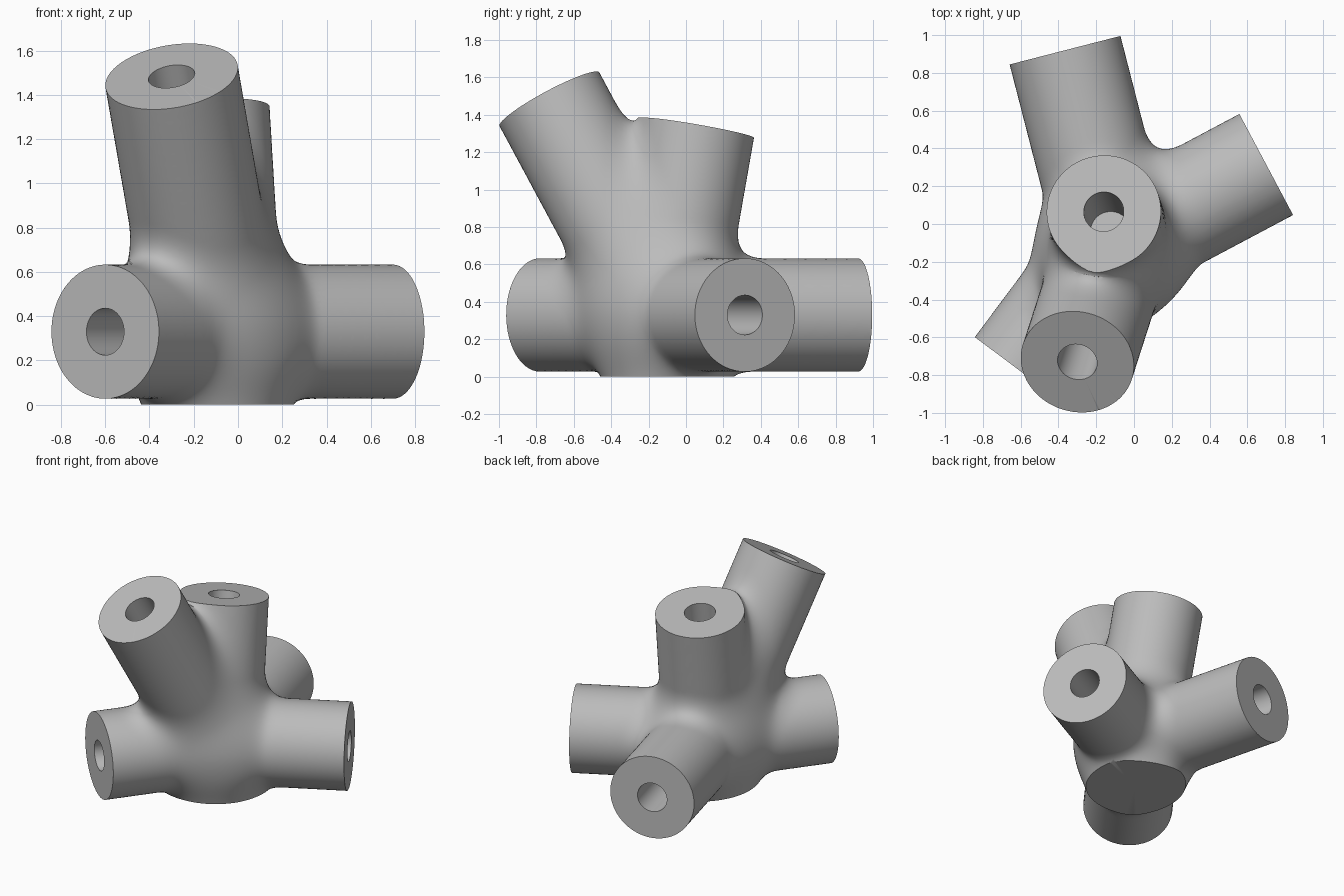
import bpy, bmesh
from mathutils import Vector, Matrix

cube = bpy.data.objects.get("Cube")
if cube:
    bpy.data.objects.remove(cube, do_unlink=True)

HUB = Vector((-0.10, -0.11, 0.33))
RADIUS, BORE, DEPTH, BLEND = 0.303, 0.106, 0.6, 0.18

# Centre of each arm's end face; the last one is the solid foot
ENDS = [(0.70, 0.315, 0.33), (-0.365, 0.92, 0.33), (-0.60, -0.78, 0.33),
        (-0.16, 0.065, 1.33), (-0.30, -0.73, 1.483), (-0.10, -0.11, 0)]
ARMS = []
for end in ENDS:
    axis = Vector(end) - HUB
    ARMS.append((axis.normalized(), axis.length))


def turn(axis):
    return Matrix.Translation(HUB) @ axis.to_track_quat('Z', 'Y').to_matrix().to_4x4()


def new_object(name, bm):
    mesh = bpy.data.meshes.new(name)
    bm.to_mesh(mesh)
    bm.free()
    obj = bpy.data.objects.new(name, mesh)
    bpy.context.collection.objects.link(obj)
    return obj


def apply_modifier(obj, kind, **settings):
    mod = obj.modifiers.new(kind.title(), kind)
    for key, value in settings.items():
        setattr(mod, key, value)
    bpy.ops.object.modifier_apply(modifier=mod.name)


def field(p):
    """Distance to the blended arms, and its gradient."""
    total = None
    v = p - HUB
    for axis, length in ARMS:
        w = v - axis * min(max(v.dot(axis), 0), length + 0.1)
        d = w.length
        g = w / max(d, 1e-6)
        d -= RADIUS
        if total is None:
            total, grad = d, g
        else:
            h = min(max(0.5 + 0.5 * (d - total) / BLEND, 0), 1)
            total = d + (total - d) * h - BLEND * h * (1 - h)
            grad = g.lerp(grad, h)
    return total, grad


# Joint body: overlapping arms fused into one skin
bm = bmesh.new()
for axis, length in ARMS:
    full = length + 0.3
    bmesh.ops.create_cone(bm, cap_ends=True, segments=48, radius1=RADIUS, radius2=RADIUS,
                          depth=full,
                          matrix=turn(axis) @ Matrix.Translation((0, 0, full / 2)))
body = new_object("pipe_joint", bm)
bpy.ops.object.select_all(action='DESELECT')
bpy.context.view_layer.objects.active = body
body.select_set(True)
apply_modifier(body, 'REMESH', mode='VOXEL', voxel_size=0.028)

# Fillets: relax the skin and settle it onto the blended surface
bm = bmesh.new()
bm.from_mesh(body.data)
for step in range(4):
    bmesh.ops.smooth_vert(bm, verts=bm.verts, factor=0.5,
                          use_axis_x=True, use_axis_y=True, use_axis_z=True)
    for vert in bm.verts:
        for newton in range(2):
            d, g = field(vert.co)
            vert.co -= g * (d / max(g.length_squared, 0.2))
bm.to_mesh(body.data)
bm.free()

# End faces and bores: one stepped turned cutter per arm
for i, (axis, length) in enumerate(ARMS):
    far = length + 0.8
    if i < 5:
        profile = [(0, length - DEPTH), (BORE, length - DEPTH), (BORE, length),
                   (0.38, length), (0.38, far), (0, far)]
    else:
        profile = [(0, length), (0.6, length), (0.6, far), (0, far)]
    bm = bmesh.new()
    verts = [bm.verts.new((r, 0, z)) for r, z in profile]
    edges = [bm.edges.new(pair) for pair in zip(verts, verts[1:])]
    bmesh.ops.spin(bm, geom=verts + edges, cent=(0, 0, 0), axis=(0, 0, 1),
                   angle=6.2831853, steps=48)
    bmesh.ops.remove_doubles(bm, verts=bm.verts, dist=1e-4)
    bmesh.ops.recalc_face_normals(bm, faces=bm.faces)
    bm.transform(turn(axis))
    cutter = new_object("end_cutter", bm)
    cutter.hide_render = True
    apply_modifier(body, 'BOOLEAN', operation='DIFFERENCE', solver='EXACT', object=cutter)
    bpy.data.objects.remove(cutter, do_unlink=True)

# Plain grey finish
grey = bpy.data.materials.new("plain_grey")
grey.use_nodes = True
colour = (0.5, 0.5, 0.5, 1)
grey.diffuse_color = colour
grey.node_tree.nodes["Principled BSDF"].inputs["Base Color"].default_value = colour
body.data.materials.clear()
body.data.materials.append(grey)
for poly in body.data.polygons:
    poly.material_index = 0
bpy.ops.object.shade_smooth_by_angle(angle=0.6)
